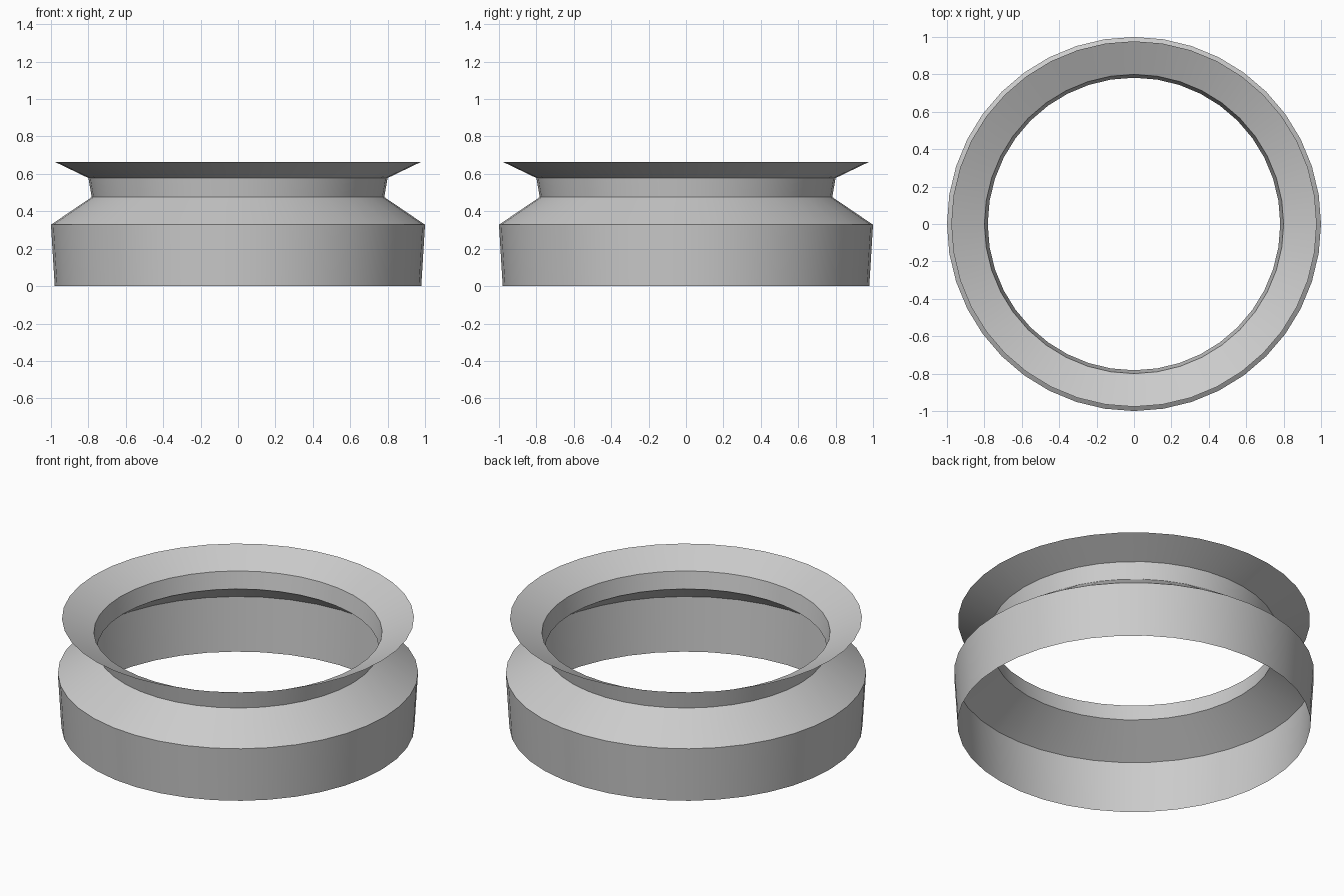
import bpy, bmesh, math

if "Cube" in bpy.data.objects:
    bpy.data.objects.remove(bpy.data.objects["Cube"])

SIDES = 40
# Radius and height of the ring's thin wall, bottom to top
PROFILE = [(0.98, 0.0), (1.0, 0.328), (0.782, 0.476), (0.80, 0.578), (0.977, 0.663)]

# Revolve the profile into an open, flared ring
bm = bmesh.new()
rings = []
for r, z in PROFILE:
    rings.append([bm.verts.new((r * math.cos(2 * math.pi * i / SIDES),
                                r * math.sin(2 * math.pi * i / SIDES), z))
                  for i in range(SIDES)])
for low, high in zip(rings, rings[1:]):
    for i in range(SIDES):
        j = (i + 1) % SIDES
        bm.faces.new((low[i], low[j], high[j], high[i]))

mesh = bpy.data.meshes.new("flared_ring")
bm.to_mesh(mesh)
bm.free()
ring = bpy.data.objects.new("flared_ring", mesh)
bpy.context.collection.objects.link(ring)

# Smooth around the ring, sharp between the bands
bpy.context.view_layer.objects.active = ring
ring.select_set(True)
bpy.ops.object.shade_smooth_by_angle(angle=math.radians(15))
